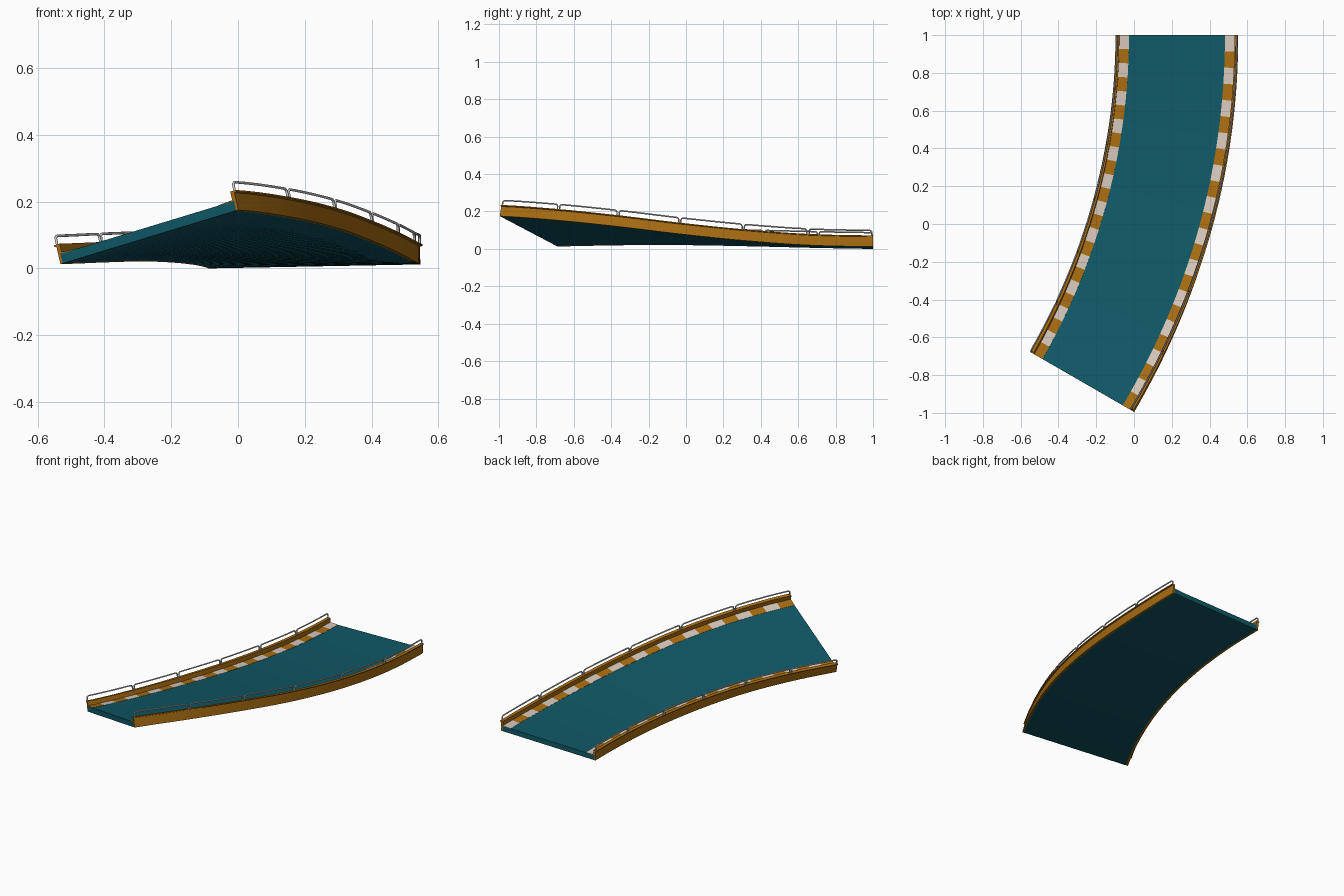
import bpy, bmesh, math
from mathutils import Vector

if "Cube" in bpy.data.objects:
    bpy.data.objects.remove(bpy.data.objects["Cube"])

CX, CY, RC, SWEEP = -3.455, 1.0, 3.683, 30.0
HALF = 0.318
# underside heights of the inner and outer edge every 5 degrees, far end to near end
Z_IN = [0.000, 0.005, 0.012, 0.018, 0.021, 0.018, 0.013]
Z_OUT = [0.012, 0.020, 0.045, 0.080, 0.120, 0.153, 0.175]


def smooth(vals, deg):
    """Catmull-Rom lookup along the bend."""
    f = min(max(deg / 5.0, 0), 6)
    i = min(int(f), 5)
    t = f - i
    b, c = vals[i], vals[i + 1]
    a = vals[max(i - 1, 0)]
    d = vals[min(i + 2, 6)]
    return b + 0.5 * t * (c - a + t * (2*a - 5*b + 4*c - d + t * (3*(b - c) + d - a)))


def place(deg, u, v):
    """Point at bend angle deg, u across the banked road, v above its underside."""
    zi, zo = smooth(Z_IN, deg), smooth(Z_OUT, deg)
    s = (zo - zi) / (2 * HALF)
    c = math.sqrt(1 - s * s)
    r = RC + u * c - v * s
    z = (zi + zo) / 2 + u * s + v * c
    a = math.radians(deg)
    return Vector((CX + r * math.cos(a), CY - r * math.sin(a), z))


def material(name, rgb):
    m = bpy.data.materials.new(name)
    m.diffuse_color = (*rgb, 1)
    m.use_nodes = True
    m.node_tree.nodes["Principled BSDF"].inputs["Base Color"].default_value = m.diffuse_color
    return m


TEAL = material("teal", (0.005, 0.10, 0.135))
ORANGE = material("orange", (0.40, 0.155, 0.006))
WHITE = material("off_white", (0.68, 0.58, 0.50))


def sweep(name, profile, spans, mat):
    """Sweep a closed (u, v) profile along each (start, end, steps) span."""
    bm = bmesh.new()
    for a0, a1, n in spans:
        rings = [[bm.verts.new(place(a0 + (a1 - a0) * i / n, u, v)) for u, v in profile]
                 for i in range(n + 1)]
        k = len(profile)
        for r0, r1 in zip(rings, rings[1:]):
            for j in range(k):
                bm.faces.new((r0[j], r0[(j+1) % k], r1[(j+1) % k], r1[j]))
        bm.faces.new(rings[0])
        bm.faces.new(rings[-1])
    bmesh.ops.recalc_face_normals(bm, faces=bm.faces)
    me = bpy.data.meshes.new(name)
    bm.to_mesh(me)
    bm.free()
    me.materials.append(mat)
    ob = bpy.data.objects.new(name, me)
    bpy.context.collection.objects.link(ob)
    bpy.ops.object.select_all(action='DESELECT')
    ob.select_set(True)
    bpy.context.view_layer.objects.active = ob
    bpy.ops.object.shade_smooth_by_angle(angle=math.radians(30))
    return ob


def railing(name, u):
    """Six rounded hoops of tube standing on the wall."""
    cu = bpy.data.curves.new(name, 'CURVE')
    cu.dimensions = '3D'
    cu.bevel_depth = 0.004
    cu.bevel_resolution = 2
    cu.use_fill_caps = True
    low, top, rad = 0.056, 0.087, 0.013
    rdeg = math.degrees(rad / RC)
    for k in range(6):
        a0, a1 = k * 5 + 0.09, k * 5 + 4.91
        pts = [(a0, low)]
        corner = [math.radians(q) for q in (0, 22.5, 45, 67.5, 90)]
        pts += [(a0 + rdeg * (1 - math.cos(q)), top - rad + rad * math.sin(q)) for q in corner]
        pts += [(a0 + (a1 - a0) * t, top) for t in (0.25, 0.5, 0.75)]
        pts += [(a1 - rdeg * (1 - math.cos(q)), top - rad + rad * math.sin(q))
                for q in reversed(corner)]
        pts.append((a1, low))
        sp = cu.splines.new('POLY')
        sp.points.add(len(pts) - 1)
        for p, (a, v) in zip(sp.points, pts):
            p.co = (*place(a, u, v), 1)
    ob = bpy.data.objects.new(name, cu)
    bpy.context.collection.objects.link(ob)


# road deck
deck_u = HALF - 0.008
sweep("road_deck", [(-deck_u, 0), (deck_u, 0), (deck_u, 0.030), (-deck_u, 0.030)],
      [(0, SWEEP, 48)], TEAL)

# striped kerbs, side walls with top lip, railings
step = SWEEP / 24
for side, s in (("inner", -1), ("outer", 1)):
    kerb = [(s * 0.254, 0.0285), (s * 0.306, 0.0285), (s * 0.306, 0.034), (s * 0.254, 0.031)]
    for first, label, mat in ((0, "white", WHITE), (1, "orange", ORANGE)):
        sweep(f"{side}_kerb_{label}", kerb,
              [(i * step, (i + 1) * step, 2) for i in range(first, 24, 2)], mat)
    wall = [(s * u, v) for u, v in ((0.305, 0), (HALF, 0), (HALF, 0.053), (0.325, 0.055),
                                    (0.325, 0.060), (0.305, 0.060))]
    sweep(f"{side}_wall", wall, [(0, SWEEP, 48)], ORANGE)
    railing(f"{side}_railing", s * 0.317)
